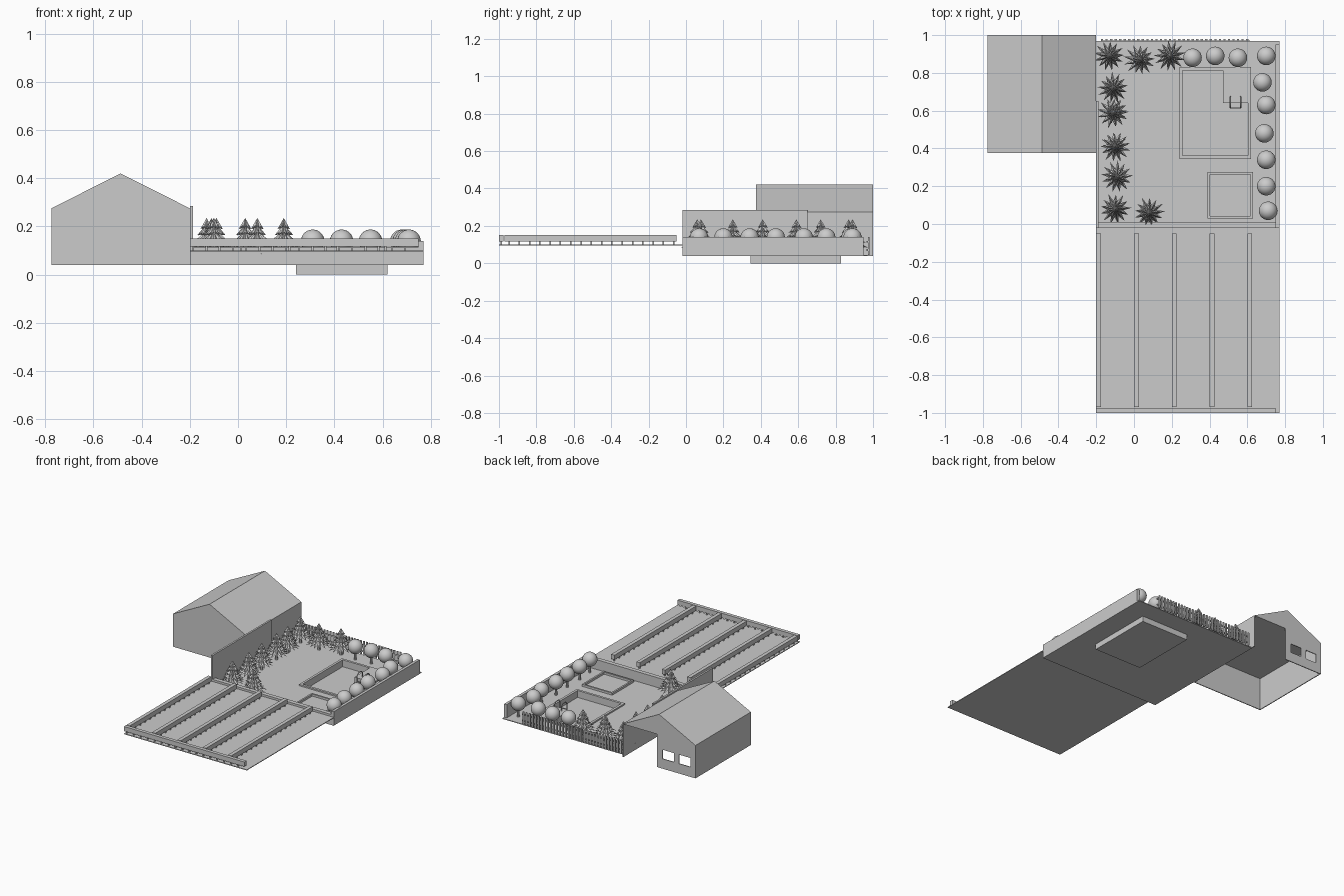
import bpy, bmesh, math, random
from mathutils import Matrix, Vector

random.seed(4)
cube = bpy.data.objects.get("Cube")
if cube:
    bpy.data.objects.remove(cube, do_unlink=True)

grey = bpy.data.materials.new("plain grey")
grey.use_nodes = True
grey.diffuse_color = (0.6, 0.6, 0.6, 1)
grey.node_tree.nodes["Principled BSDF"].inputs["Base Color"].default_value = (0.6, 0.6, 0.6, 1)


def finish(bm, name, smooth=False):
    mesh = bpy.data.meshes.new(name)
    bmesh.ops.recalc_face_normals(bm, faces=bm.faces)
    for f in bm.faces:
        f.smooth = smooth
    bm.to_mesh(mesh)
    bm.free()
    mesh.materials.append(grey)
    ob = bpy.data.objects.new(name, mesh)
    bpy.context.collection.objects.link(ob)
    return ob


def boxes(name, spans):
    """One object from boxes given as (x0, x1, y0, y1, z0, z1)."""
    bm = bmesh.new()
    for x0, x1, y0, y1, z0, z1 in spans:
        mid = Vector((x0 + x1, y0 + y1, z0 + z1)) / 2
        size = (x1 - x0, y1 - y0, z1 - z0)
        bmesh.ops.create_cube(bm, size=1, matrix=Matrix.Translation(mid) @ Matrix.Diagonal((*size, 1)))
    return finish(bm, name)


def ring(x0, x1, y0, y1, z0, z1, t):
    """Four boxes around a rectangle, t thick, inside its bounds."""
    return [(x0, x1, y0, y0 + t, z0, z1), (x0, x1, y1 - t, y1, z0, z1),
            (x0, x0 + t, y0 + t, y1 - t, z0, z1), (x1 - t, x1, y0 + t, y1 - t, z0, z1)]


L, R = -0.2, 0.77          # sides of the plot
G = 0.045                  # garden level

# Parking slab with raised beams on short posts
boxes("parking_slab", [(L, R, -1, -0.015, 0.095, 0.1)])
boxes("front_beam", [(L, 0.75, -1, -0.975, 0.117, 0.15)])
beams = [L] + [0.0 + 0.2 * i for i in range(4)]
boxes("parking_beams", [(x, x + 0.026, -0.97, -0.05, 0.117, 0.15) for x in beams])
posts = [(x + 0.009, x + 0.017, y, y + 0.008, 0.1, 0.117)
         for x in beams for y in [-0.95 + 0.055 * i for i in range(17)]]
posts += [(x, x + 0.008, -0.992, -0.984, 0.1, 0.117) for x in [L + 0.01 + 0.055 * i for i in range(17)]]
boxes("beam_posts", posts)

# Garden floor around the sunken pool
px0, px1, py0, py1 = 0.24, 0.62, 0.345, 0.83
boxes("garden_floor", [(L, px0, -0.02, 0.97, 0.04, G), (px1, R, -0.02, 0.97, 0.04, G),
                       (px0, px1, -0.02, py0, 0.04, G), (px0, px1, py1, 0.97, 0.04, G)])
boxes("pool_basin", [(px0, px1, py0, py1, 0, 0.006)] + ring(px0, px1, py0, py1, 0.006, 0.055, 0.017))
boxes("pool_deck", [(0.47, px1 - 0.017, 0.64, py1 - 0.017, 0.006, 0.055)])
boxes("sandbox_rim", ring(0.39, 0.63, 0.03, 0.275, G, 0.06, 0.012))

# Garden walls
boxes("side_wall", [(0.75, R, -0.02, 0.95, 0.04, 0.14)])
boxes("front_wall", [(L, 0.75, -0.02, 0.01, 0.04, 0.115)])
boxes("boundary_wall", [(L, -0.187, -0.02, 0.65, 0.04, 0.285)])

# Picket fence along the back
step = 0.024
pickets = [(x, x + 0.012, 0.972, 0.98, 0.045, 0.14) for x in [-0.175 + step * i for i in range(33)]]
rails = [(-0.175, 0.615, 0.966, 0.972, z, z + 0.01) for z in (0.065, 0.11)]
boxes("picket_fence", pickets + rails)

# House: open below, closed gable roof, half-open back with two windows
hx0, hx1, hy0, hy1, eave, t = -0.775, L, 0.375, 1.0, 0.275, 0.006
boxes("house_walls", [(hx0, hx1, hy0, hy0 + t, 0.04, eave),
                      (hx0, hx0 + t, hy0, hy1, 0.04, eave),
                      (hx1 - t, hx1, hy0, hy1, 0.04, eave)])
wx = [hx0, -0.735, -0.645, -0.605, -0.515, -0.47]
wz0, wz1 = 0.11, 0.175
back = [(hx0, wx[-1], hy1 - t, hy1, 0.04, wz0), (hx0, wx[-1], hy1 - t, hy1, wz1, eave)]
back += [(wx[i], wx[i + 1], hy1 - t, hy1, wz0, wz1) for i in (0, 2, 4)]
boxes("house_back_wall", back)

bm = bmesh.new()
gable = [bm.verts.new(p) for p in ((hx0, hy0, eave), (hx1, hy0, eave), ((hx0 + hx1) / 2, hy0, 0.42))]
face = bm.faces.new(gable)
ext = bmesh.ops.extrude_face_region(bm, geom=[face], use_keep_orig=True)
bmesh.ops.translate(bm, verts=[v for v in ext["geom"] if isinstance(v, bmesh.types.BMVert)],
                    vec=(0, hy1 - hy0, 0))
finish(bm, "gable_roof")

# Pool handrails
for name, x in (("left_handrail", 0.565), ("right_handrail", 0.51)):
    curve = bpy.data.curves.new(name, "CURVE")
    curve.dimensions = "3D"
    curve.bevel_depth = 0.0035
    curve.bevel_resolution = 1
    path = [(0.675, 0.05), (0.675, 0.085), (0.66, 0.1), (0.63, 0.1), (0.615, 0.085), (0.615, 0.01)]
    s = curve.splines.new("POLY")
    s.points.add(len(path) - 1)
    for p, (y, z) in zip(s.points, path):
        p.co = (x, y, z, 1)
    curve.materials.append(grey)
    bpy.context.collection.objects.link(bpy.data.objects.new(name, curve))
boxes("ladder_rungs", [(0.51, 0.565, 0.612, 0.618, z, z + 0.005) for z in (0.02, 0.04)])


def cone(bm, x, y, z0, z1, r0, r1, n):
    bmesh.ops.create_cone(bm, cap_ends=True, segments=n, radius1=r0, radius2=r1, depth=z1 - z0,
                          matrix=Matrix.Translation((x, y, (z0 + z1) / 2)))


# Conifers: star-shaped tiers that shrink upward
def conifer(i, x, y):
    bm = bmesh.new()
    cone(bm, x, y, G, 0.1, 0.01, 0.008, 6)
    tiers, n = 5, 13
    for k in range(tiers):
        r = 0.088 * (1 - 0.17 * k)
        z = 0.085 + 0.026 * k
        top = bm.verts.new((x, y, z + 0.046))
        under = bm.verts.new((x, y, z + 0.012))
        turn = random.random()
        rim = []
        for j in range(2 * n):
            a = math.pi * (j + turn) / n
            q = r * (random.uniform(0.85, 1) if j % 2 == 0 else 0.5)
            rim.append(bm.verts.new((x + q * math.cos(a), y + q * math.sin(a), z + 0.014 * (j % 2))))
        for j in range(2 * n):
            a, b = rim[j], rim[(j + 1) % (2 * n)]
            bm.faces.new((a, b, top))
            bm.faces.new((b, a, under))
    finish(bm, f"conifer_{i}")


spots = [(-0.13, 0.89), (0.03, 0.87), (0.19, 0.89), (-0.11, 0.72), (-0.11, 0.59),
         (-0.1, 0.41), (-0.09, 0.25), (-0.1, 0.08), (0.08, 0.06)]
for i, (x, y) in enumerate(spots):
    conifer(i + 1, x, y)

# Round trees: ball crown on a thin trunk
balls = [(0.31, 0.88), (0.43, 0.89), (0.55, 0.88), (0.7, 0.89), (0.68, 0.75), (0.7, 0.63),
         (0.69, 0.48), (0.7, 0.34), (0.7, 0.2), (0.71, 0.07)]
for i, (x, y) in enumerate(balls):
    bm = bmesh.new()
    bmesh.ops.create_uvsphere(bm, u_segments=24, v_segments=14, radius=0.049,
                              matrix=Matrix.Translation((x, y, 0.138)))
    finish(bm, f"round_crown_{i + 1}", smooth=True)
    bm = bmesh.new()
    cone(bm, x, y, G, 0.1, 0.009, 0.007, 8)
    finish(bm, f"round_trunk_{i + 1}")
